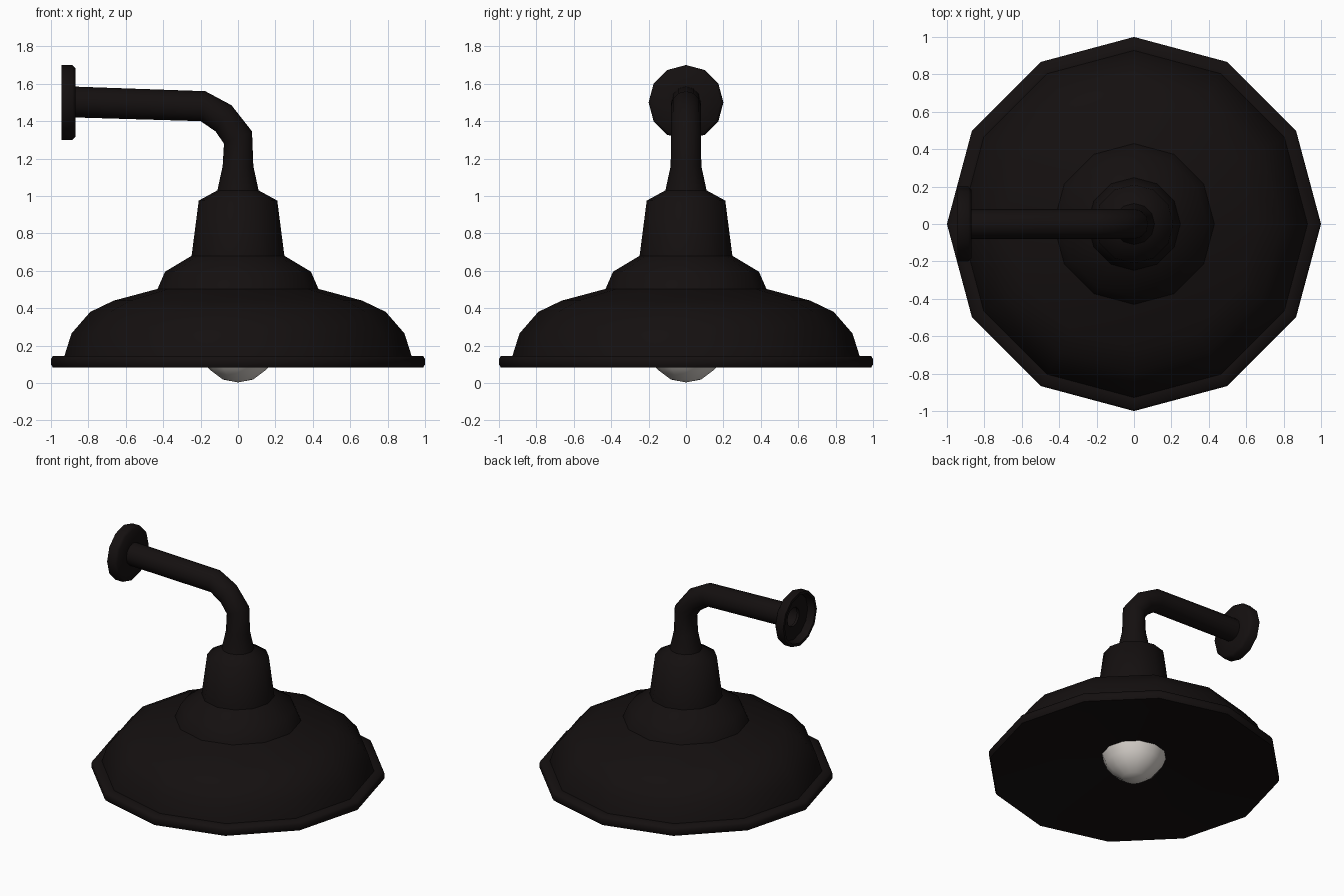
import bpy, bmesh, math
from mathutils import Vector

if "Cube" in bpy.data.objects:
    bpy.data.objects.remove(bpy.data.objects["Cube"])

SIDES = 12


def material(name, rgb):
    m = bpy.data.materials.new(name)
    m.diffuse_color = (*rgb, 1)
    m.use_nodes = True
    m.node_tree.nodes["Principled BSDF"].inputs["Base Color"].default_value = m.diffuse_color
    return m


def loft(name, rings, mat):
    """Skin a list of (centre, u, v) elliptical rings; zero-size rings become poles."""
    bm = bmesh.new()
    loops = []
    for c, u, v in rings:
        angles = [2 * math.pi * i / SIDES for i in range(SIDES)]
        loops.append([bm.verts.new(c + u * math.cos(a) + v * math.sin(a)) for a in angles])
    for a, b in zip(loops, loops[1:]):
        for i in range(SIDES):
            j = (i + 1) % SIDES
            bm.faces.new((a[i], a[j], b[j], b[i]))
    bmesh.ops.remove_doubles(bm, verts=bm.verts, dist=1e-5)
    bmesh.ops.recalc_face_normals(bm, faces=bm.faces)
    mesh = bpy.data.meshes.new(name)
    bm.to_mesh(mesh)
    bm.free()
    mesh.materials.append(mat)
    ob = bpy.data.objects.new(name, mesh)
    bpy.context.collection.objects.link(ob)
    bpy.ops.object.select_all(action='DESELECT')
    ob.select_set(True)
    bpy.context.view_layer.objects.active = ob
    bpy.ops.object.shade_smooth_by_angle(angle=math.radians(65))
    return ob


def lathe(name, profile, mat):
    """Turn (radius, z) points around the vertical axis."""
    return loft(name, [(Vector((0, 0, z)), Vector((r, 0, 0)), Vector((0, r, 0)))
                       for r, z in profile], mat)


dark = material("dark_metal", (0.007, 0.005, 0.005))
glass = material("bulb_glass", (0.68, 0.64, 0.60))

# Stepped shade: neck, collar and dome, then the rim with a shallow reflector below
lathe("neck", [(0.248, 0.68), (0.21, 0.975), (0.11, 1.03)], dark)
lathe("collar", [(0.43, 0.503), (0.39, 0.595), (0.248, 0.68)], dark)
lathe("dome", [(0.928, 0.145), (0.89, 0.265), (0.79, 0.38),
               (0.665, 0.44), (0.43, 0.503)], dark)
lathe("rim_and_reflector", [(0.2, 0.19), (0.99, 0.082), (1.0, 0.1), (1.0, 0.127),
                            (0.99, 0.145), (0.928, 0.145)], dark)

# Half-round bulb set in the reflector
lathe("bulb", [(0, 0.003), (0.08, 0.018), (0.15, 0.07), (0.195, 0.125), (0.22, 0.188)], glass)

# Bent arm: each ring is given by its outer and inner (x, z) points and half width
arm = [((0.11, 1.03), (-0.11, 1.03), 0.11), ((0.082, 1.16), (-0.082, 1.16), 0.082),
       ((0.075, 1.345), (-0.075, 1.28), 0.08), ((-0.035, 1.485), (-0.12, 1.345), 0.08),
       ((-0.175, 1.56), (-0.2, 1.4), 0.08), ((-0.885, 1.585), (-0.885, 1.42), 0.08)]
rings = []
for o, i, w in arm:
    o, i = Vector((o[0], 0, o[1])), Vector((i[0], 0, i[1]))
    rings.append(((o + i) / 2, (o - i) / 2, Vector((0, w, 0))))
loft("arm", rings, dark)

# Wall flange: dished plate, hollow at the back
flange = [(0.07, -0.87), (0.185, -0.87), (0.2, -0.885), (0.2, -0.945),
          (0.18, -0.945), (0.17, -0.89), (0.07, -0.89), (0.07, -0.87)]
loft("wall_flange", [(Vector((x, 0, 1.5)), Vector((0, 0, r)), Vector((0, r, 0)))
                     for r, x in flange], dark)
